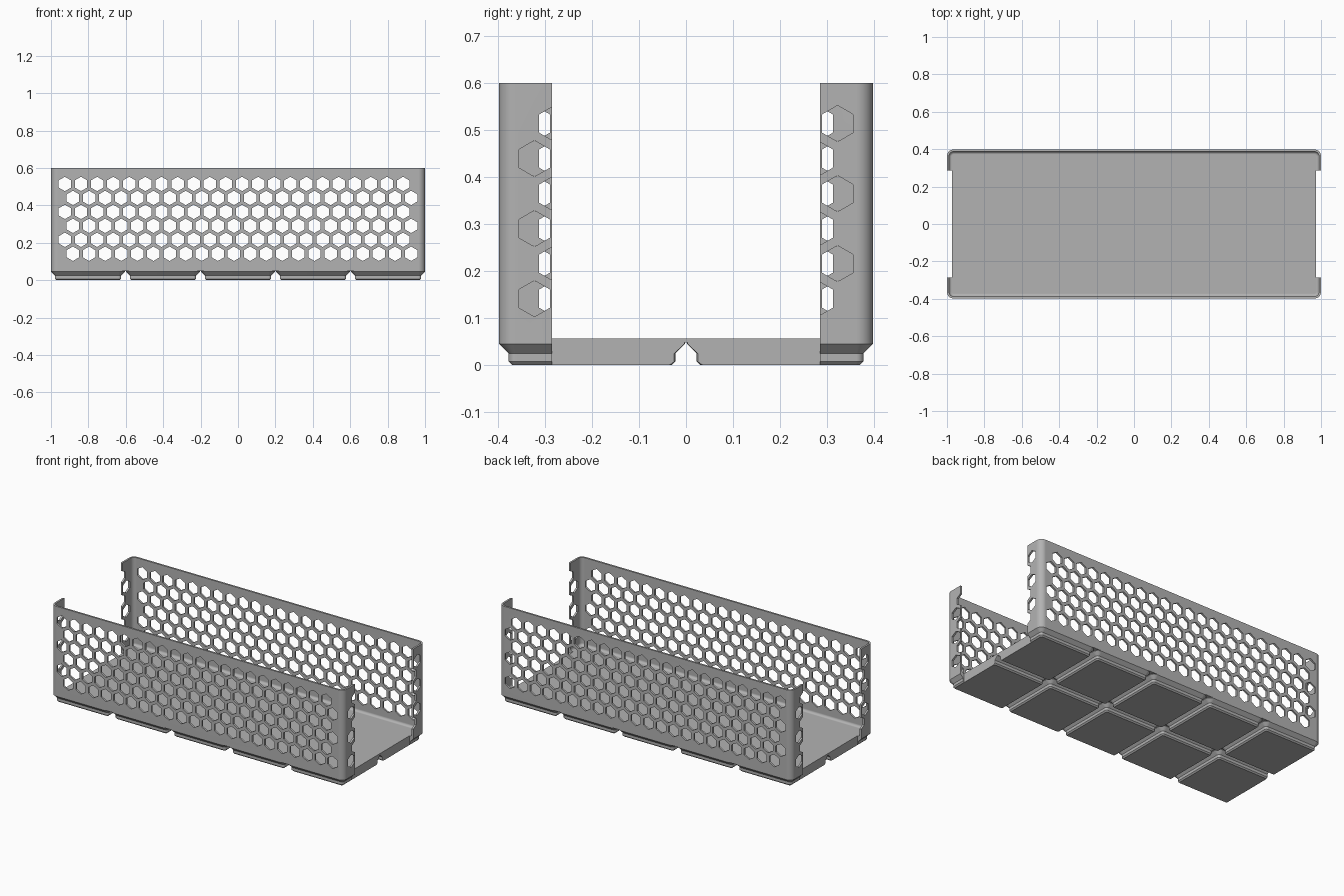
import bpy, bmesh, math
from mathutils import Vector

if "Cube" in bpy.data.objects:
    bpy.data.objects.remove(bpy.data.objects["Cube"], do_unlink=True)

PITCH = 0.401              # foot spacing
HX, HY, TOP = 1.0, 0.3986, 0.601
WALL, R = 0.0115, 0.0358
FLOOR = 0.057
HEX_R, HEX_X, HEX_Z = 0.0385, 0.0861, 0.0746

grey = bpy.data.materials.new("plain_grey")
grey.use_nodes = True
colour = (0.45, 0.45, 0.45, 1)
grey.diffuse_color = colour
grey.node_tree.nodes["Principled BSDF"].inputs["Base Color"].default_value = colour


def rounded_rect(hx, hy, r, seg=8):
    pts = []
    for k, (sx, sy) in enumerate([(1, 1), (-1, 1), (-1, -1), (1, -1)]):
        for i in range(seg + 1):
            a = math.pi / 2 * (k + i / seg)
            pts.append((sx * (hx - r) + r * math.cos(a), sy * (hy - r) + r * math.sin(a)))
    return pts


def loft(bm, rings):
    """Closed solid through a list of point rings."""
    loops = [[bm.verts.new(p) for p in ring] for ring in rings]
    n = len(loops[0])
    for a, b in zip(loops, loops[1:]):
        for i in range(n):
            j = (i + 1) % n
            bm.faces.new((a[i], a[j], b[j], b[i]))
    bm.faces.new(loops[0][::-1])
    bm.faces.new(loops[-1])


def rounded_loft(bm, levels, cx=0, cy=0):
    loft(bm, [[(x + cx, y + cy, z) for x, y in rounded_rect(hx, hy, r)]
              for hx, hy, r, z in levels])


def box(bm, lo, hi):
    loft(bm, [[(lo[0], lo[1], z), (hi[0], lo[1], z), (hi[0], hi[1], z), (lo[0], hi[1], z)]
              for z in (lo[2], hi[2])])


def hex_prism(bm, centre, axis, half):
    side = Vector((1, 0, 0)) if axis.y else Vector((0, 1, 0))
    ring = [side * HEX_R * math.sin(k * math.pi / 3)
            + Vector((0, 0, HEX_R * math.cos(k * math.pi / 3))) for k in range(6)]
    loft(bm, [[centre + p + axis * s for p in ring] for s in (-half, half)])


def make(name, bm):
    bmesh.ops.recalc_face_normals(bm, faces=bm.faces)
    mesh = bpy.data.meshes.new(name)
    bm.to_mesh(mesh)
    bm.free()
    mesh.materials.append(grey)
    obj = bpy.data.objects.new(name, mesh)
    bpy.context.collection.objects.link(obj)
    return obj


def cut(obj, cutters):
    """Apply exact boolean differences."""
    for c in cutters:
        m = obj.modifiers.new("cut", 'BOOLEAN')
        m.operation, m.solver, m.object = 'DIFFERENCE', 'EXACT', c
    bpy.context.view_layer.update()
    evaluated = obj.evaluated_get(bpy.context.evaluated_depsgraph_get())
    mesh = bpy.data.meshes.new_from_object(evaluated)
    obj.modifiers.clear()
    obj.data = mesh


# Walls and floor block
bm = bmesh.new()
rounded_loft(bm, [(HX, HY, R, 0.048), (HX, HY, R, TOP)])
tray = make("tray_walls", bm)

# Inside hollow, with a rounded edge where wall meets floor
bm = bmesh.new()
levels, f = [], 0.015
for i in range(6):
    a = math.pi / 2 * i / 5
    inset = WALL + f * (1 - math.sin(a))
    levels.append((HX - inset, HY - inset, R - inset, FLOOR + f * (1 - math.cos(a))))
levels.append((HX - WALL, HY - WALL, R - WALL, TOP + 0.1))
rounded_loft(bm, levels)
hollow = make("hollow_cutter", bm)

# Open ends
bm = bmesh.new()
for s in (-1, 1):
    x0, x1 = sorted((s * 0.972, s * 1.1))
    box(bm, (x0, -0.285, -0.1), (x1, 0.285, TOP + 0.1))
openings = make("opening_cutter", bm)

# Hexagon holes: long walls, then the narrow end flanges
bm = bmesh.new()
for row in range(6):
    z = 0.328 + (row - 2.5) * HEX_Z
    shift = 0.25 if row % 2 == 0 else -0.25
    for i in range(22):
        hex_prism(bm, Vector(((i - 10.5 + shift) * HEX_X, 0, z)), Vector((0, 1, 0)), 0.5)
    for s in (-1, 1):
        for i in (0, 7):
            y = (i - 3.5 - s * shift) * HEX_X
            hex_prism(bm, Vector((s * 1.01, y, z)), Vector((1, 0, 0)), 0.035)
holes = make("hexagon_cutter", bm)

# Ten stepped feet under the floor
bm = bmesh.new()
for i in range(5):
    for j in range(2):
        rounded_loft(bm, [(0.1699, 0.1699, 0.0076, 0), (0.1776, 0.1776, 0.0153, 0.0076),
                          (0.1776, 0.1776, 0.0153, 0.0248), (0.1981, 0.1981, R, 0.0453),
                          (0.1981, 0.1981, R, 0.048)],
                     (i - 2) * PITCH, (j - 0.5) * PITCH)
feet = make("base_feet", bm)

cut(tray, [hollow, openings, holes])
cut(feet, [openings])
for c in (hollow, openings, holes):
    bpy.data.objects.remove(c, do_unlink=True)

# Smooth the rounded corners and keep the flat faces flat
for obj in (tray, feet):
    bpy.ops.object.select_all(action='DESELECT')
    obj.select_set(True)
    bpy.context.view_layer.objects.active = obj
    bpy.ops.object.shade_smooth_by_angle(angle=math.radians(30))
    w = obj.modifiers.new("weighted_normals", 'WEIGHTED_NORMAL')
    w.keep_sharp = True
